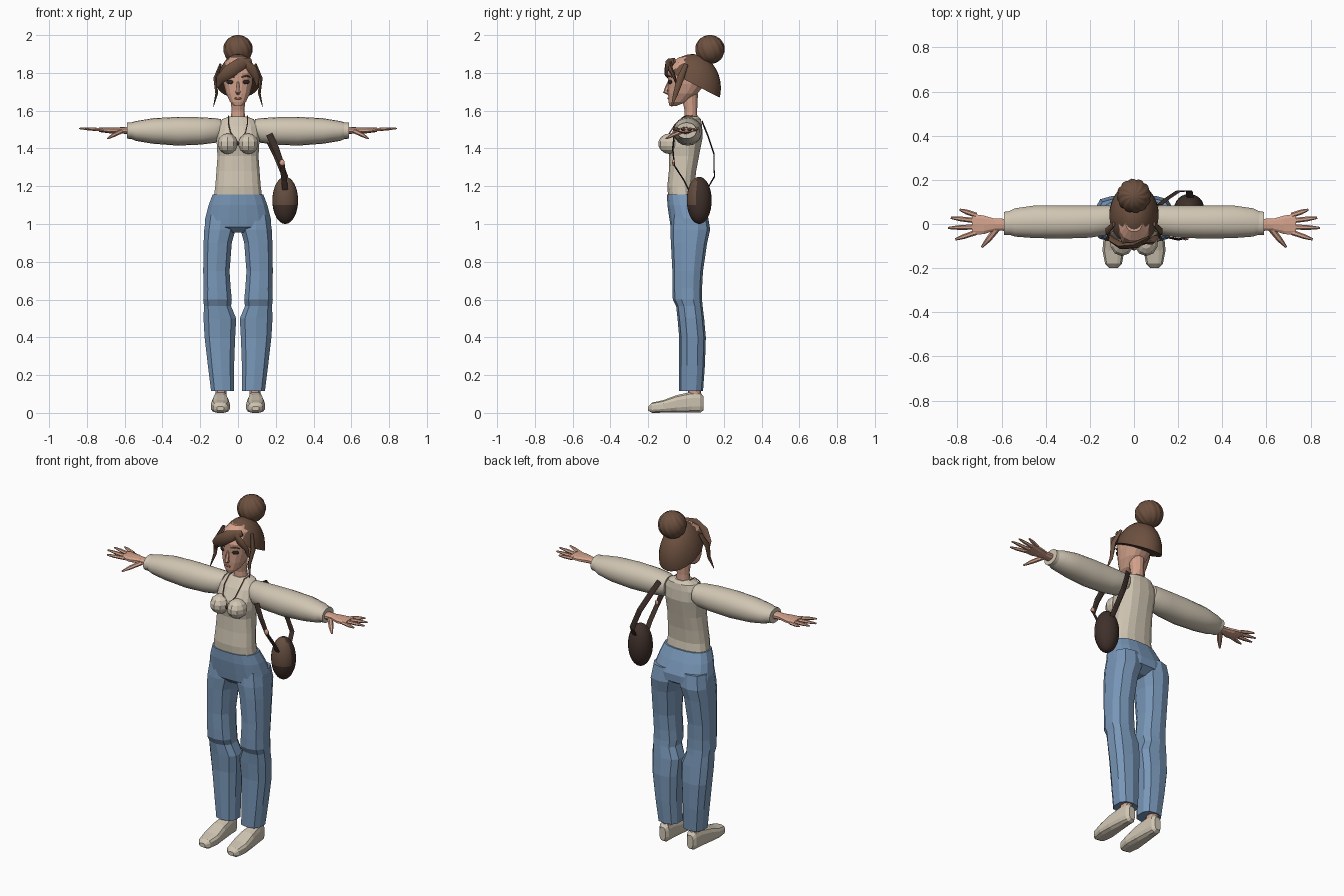
import bpy, bmesh, math
from mathutils import Vector, Matrix

if "Cube" in bpy.data.objects:
    bpy.data.objects.remove(bpy.data.objects["Cube"])


def material(name, r, g, b):
    m = bpy.data.materials.new(name)
    m.use_nodes = True
    m.diffuse_color = (r, g, b, 1)
    bsdf = next(n for n in m.node_tree.nodes if n.type == 'BSDF_PRINCIPLED')
    bsdf.inputs["Base Color"].default_value = (r, g, b, 1)
    bsdf.inputs["Roughness"].default_value = 0.8
    return m


CREAM = material("cream_knit", .63, .56, .45)
DENIM = material("blue_denim", .19, .31, .48)
SKIN = material("skin", .65, .36, .26)
HAIR = material("brown_hair", .15, .08, .05)
DARK = material("dark_leather", .05, .03, .024)
TAN = material("brown_leather", .13, .075, .05)
EYE = material("dark_eye", .03, .018, .015)
RED = material("copper_red", .33, .13, .09)


def finish(name, bm, mat, smooth=False, mirror=False):
    bmesh.ops.recalc_face_normals(bm, faces=bm.faces)
    me = bpy.data.meshes.new(name)
    bm.to_mesh(me)
    bm.free()
    ob = bpy.data.objects.new(name, me)
    bpy.context.collection.objects.link(ob)
    me.materials.append(mat)
    if smooth:
        bpy.ops.object.select_all(action='DESELECT')
        ob.select_set(True)
        bpy.context.view_layer.objects.active = ob
        bpy.ops.object.shade_smooth_by_angle(angle=math.radians(50))
    if mirror:
        ob.modifiers.new("mirror", 'MIRROR')
    return ob


def skin_rings(rings):
    bm = bmesh.new()
    vs = [[bm.verts.new(p) for p in ring] for ring in rings]
    n = len(vs[0])
    for a, b in zip(vs, vs[1:]):
        for i in range(n):
            j = (i + 1) % n
            bm.faces.new((a[i], a[j], b[j], b[i]))
    bm.faces.new(vs[0])
    bm.faces.new(vs[-1])
    return bm


def loft(name, axis, rows, mat, n=12, power=2.3, smooth=False, mirror=False):
    """Rows are (position on axis, low a, high a, low b, high b)."""
    rings = []
    for t, a0, a1, b0, b1 in rows:
        ring = []
        for i in range(n):
            w = math.tau * (i + .5) / n
            c, s = math.cos(w), math.sin(w)
            a = (a0 + a1) / 2 + (a1 - a0) / 2 * math.copysign(abs(c) ** (2 / power), c)
            b = (b0 + b1) / 2 + (b1 - b0) / 2 * math.copysign(abs(s) ** (2 / power), s)
            ring.append({'x': (t, a, b), 'y': (a, t, b), 'z': (a, b, t)}[axis])
        rings.append(ring)
    return finish(name, skin_rings(rings), mat, smooth, mirror)


def body(rows):
    """Symmetric rows (z, half width, front, back) for a loft along z."""
    return [(z, -w, w, f, b) for z, w, f, b in rows]


def tube(name, pts, radii, mat, flat=1.0, ref=(0, 1, 0), n=6, smooth=False, mirror=False):
    """Tapered strand; flat scales its thickness along ref."""
    pts = [Vector(p) for p in pts]
    rings = []
    for i, p in enumerate(pts):
        t = (pts[min(i + 1, len(pts) - 1)] - pts[max(i - 1, 0)]).normalized()
        u = t.cross(Vector(ref)).normalized()
        v = t.cross(u)
        rings.append([p + radii[i] * (u * math.cos(math.tau * k / n)
                      + v * flat * math.sin(math.tau * k / n)) for k in range(n)])
    return finish(name, skin_rings(rings), mat, smooth, mirror)


def ball(name, center, size, mat, seg=16, rings=10, turn=0, smooth=True, mirror=False):
    bm = bmesh.new()
    m = Matrix.Translation(center) @ Matrix.Rotation(turn, 4, 'Z') @ Matrix.Diagonal((*size, 1))
    bmesh.ops.create_uvsphere(bm, u_segments=seg, v_segments=rings, radius=1, matrix=m)
    return finish(name, bm, mat, smooth, mirror)


# Top and bust
loft("torso", 'z', body([
    (1.13, .132, -.095, .055), (1.2, .122, -.1, .046), (1.28, .116, -.092, .055),
    (1.36, .11, -.09, .07), (1.41, .114, -.1, .08), (1.46, .115, -.09, .09),
    (1.52, .11, -.055, .086), (1.555, .085, -.025, .08), (1.57, .046, -.012, .066)]),
    CREAM, 16, 2.5)
ball("bust", (.055, -.085, 1.425), (.055, .062, .055), CREAM, 10, 7, smooth=False, mirror=True)

# Sleeves and cuffs
loft("sleeve", 'x', [
    (.09, -.03, .08, 1.45, 1.555), (.12, -.05, .085, 1.43, 1.56),
    (.2, -.063, .085, 1.42, 1.565), (.32, -.067, .085, 1.415, 1.567),
    (.45, -.065, .085, 1.425, 1.56), (.54, -.058, .072, 1.44, 1.545),
    (.575, -.045, .055, 1.455, 1.535)], CREAM, 18, 2.1, True, True)
loft("cuff", 'x', [(.562, -.05, .058, 1.45, 1.538), (.588, -.05, .056, 1.452, 1.537)],
     CREAM, 18, 2.1, True, True)

# Hands
loft("palm", 'x', [
    (.57, -.033, .025, 1.475, 1.515), (.63, -.03, .025, 1.48, 1.512),
    (.68, -.048, .04, 1.48, 1.512), (.735, -.05, .048, 1.487, 1.51)], SKIN, 10, mirror=True)
for finger, y, tip in (("little", .04, (.79, .065)), ("ring", .015, (.83, .028)),
                       ("middle", -.013, (.842, -.018)), ("index", -.038, (.81, -.07))):
    base = Vector((.715, y, 1.498))
    end = Vector((*tip, 1.506))
    tube(finger + "_finger", [base, base.lerp(end, .6), end], [.012, .011, .005], SKIN,
         .8, (0, 0, 1), mirror=True)
tube("thumb", [(.62, -.02, 1.49), (.66, -.07, 1.47), (.69, -.105, 1.452)], [.015, .013, .005],
     SKIN, .8, (0, 0, 1), mirror=True)

# Jeans
loft("jeans_hips", 'z', body([
    (1.155, .137, -.102, .062), (1.1, .158, -.1, .09), (1.03, .176, -.09, .12),
    (.985, .178, -.083, .118), (.955, .06, -.05, .07)]), DENIM, 16, 2.5)
loft("jeans_leg", 'z', [
    (1.05, .008, .17, -.075, .115), (.97, .01, .182, -.083, .128), (.9, .03, .185, -.08, .112),
    (.75, .042, .187, -.072, .09), (.66, .036, .185, -.072, .085), (.6, .03, .187, -.07, .085),
    (.565, .034, .183, -.052, .088), (.5, .006, .186, -.045, .096), (.4, .012, .18, -.036, .105),
    (.25, .018, .162, -.036, .1), (.115, .018, .145, -.036, .09)], DENIM, 10, 2.6, mirror=True)

# Ankles and shoes
loft("ankle", 'z', [(.07, .06, .12, .01, .08), (.14, .06, .12, .01, .08)], SKIN, 10, mirror=True)
loft("shoe", 'y', [
    (-.2, .075, .112, .012, .035), (-.18, .054, .132, 0, .055), (-.12, .042, .144, 0, .068),
    (-.05, .048, .138, 0, .095), (.03, .055, .128, 0, .113), (.075, .058, .122, 0, .11),
    (.092, .07, .11, .012, .09)], CREAM, 12, 3, mirror=True)

# Neck, head and face
loft("neck", 'z', body([(1.54, .04, -.01, .062), (1.6, .036, -.008, .06),
                        (1.69, .04, -.03, .065)]), SKIN, 12, 2)
loft("head", 'z', body([
    (1.625, .02, -.088, -.05), (1.645, .042, -.093, 0), (1.69, .064, -.096, .06),
    (1.74, .077, -.096, .105), (1.8, .082, -.1, .13), (1.855, .07, -.075, .12),
    (1.885, .04, -.035, .085)]), SKIN, 16, 2.5)
tube("nose", [(0, -.09, 1.755), (0, -.101, 1.72), (0, -.108, 1.7), (0, -.09, 1.69)],
     [.006, .011, .014, .009], SKIN, 1, (1, 0, 0))
ball("eye", (.043, -.084, 1.752), (.02, .006, .012), EYE, turn=.42, mirror=True)
tube("eyebrow", [(.02, -.099, 1.778), (.045, -.091, 1.785), (.066, -.076, 1.778)],
     [.003, .005, .002], HAIR, mirror=True)
ball("lips", (0, -.093, 1.665), (.019, .005, .006), RED)

# Hair cap, cut on a slope from the nape up to the hairline
bm = bmesh.new()
bmesh.ops.create_uvsphere(bm, u_segments=28, v_segments=16, radius=1, matrix=Matrix.Translation(
    (0, .035, 1.72)) @ Matrix.Diagonal((.113, .15, .18, 1)))
cut = bmesh.ops.bisect_plane(bm, geom=bm.verts[:] + bm.edges[:] + bm.faces[:],
                             plane_co=(0, .05, 1.735), plane_no=(0, .46, .89), clear_inner=True)
bmesh.ops.holes_fill(bm, edges=[e for e in bm.edges if e.is_boundary])
finish("hair_cap", bm, HAIR, True)

# Fringe and loose locks
tube("swept_fringe", [(.07, -.06, 1.865), (.01, -.095, 1.845), (-.05, -.1, 1.805),
                      (-.095, -.075, 1.765), (-.11, -.05, 1.72)],
     [.015, .034, .036, .024, .004], HAIR, .45, smooth=True)
tube("short_fringe", [(.03, -.08, 1.865), (.075, -.082, 1.82), (.098, -.06, 1.775),
                      (.1, -.05, 1.73)], [.015, .025, .017, .004], HAIR, .5, smooth=True)
tube("side_lock", [(.092, 0, 1.845), (.12, -.03, 1.77), (.113, -.055, 1.69),
                   (.13, -.076, 1.622)], [.012, .019, .013, .003], HAIR, .6, (1, 0, 0),
     smooth=True, mirror=True)

# Bun with twisted ridges
bm = bmesh.new()
bmesh.ops.create_uvsphere(bm, u_segments=48, v_segments=18, radius=1)
for v in bm.verts:
    ridge = math.sin(12 * math.atan2(v.co.y, v.co.x) + 5 * v.co.z)
    v.co *= 1 + .035 * ridge * math.hypot(v.co.x, v.co.y)
    v.co = Vector((0, .127, 1.924)) + v.co * Vector((.081, .071, .076)).length / math.sqrt(3)
finish("hair_bun", bm, HAIR, True)

# Necklace
for side, label in ((1, "left"), (-1, "right")):
    tube(label + "_chain", [(side * x, y, z) for x, y, z in (
        (.05, .035, 1.573), (.05, -.01, 1.57), (.05, -.056, 1.53), (.04, -.085, 1.485),
        (0, -.106, 1.43))], [.003] * 5, RED, 1, (1, .2, 0))
ball("pendant", (0, -.108, 1.425), (.007, .006, .009), DARK, 8, 6)

# Shoulder bag with a lighter front flap
bag = ball("bag", (.25, .07, 1.125), (.068, .066, .125), DARK, 24, 16)
bag.data.materials.append(TAN)
for f in bag.data.polygons:
    f.material_index = int(f.normal.y < -.3 and f.center.z > 1.09)
tube("front_strap", [(.165, -.062, 1.475), (.2, -.07, 1.4), (.234, -.062, 1.31),
                     (.245, -.01, 1.23), (.25, .02, 1.17)], [.018, .017, .014, .015, .015],
     DARK, .25)
tube("back_strap", [(.115, .086, 1.54), (.15, .115, 1.47), (.2, .148, 1.37), (.25, .15, 1.25),
                    (.255, .115, 1.19)], [.016] * 5, DARK, .2)
ball("strap_ring", (.234, -.066, 1.325), (.014, .008, .017), SKIN, 10, 8)
